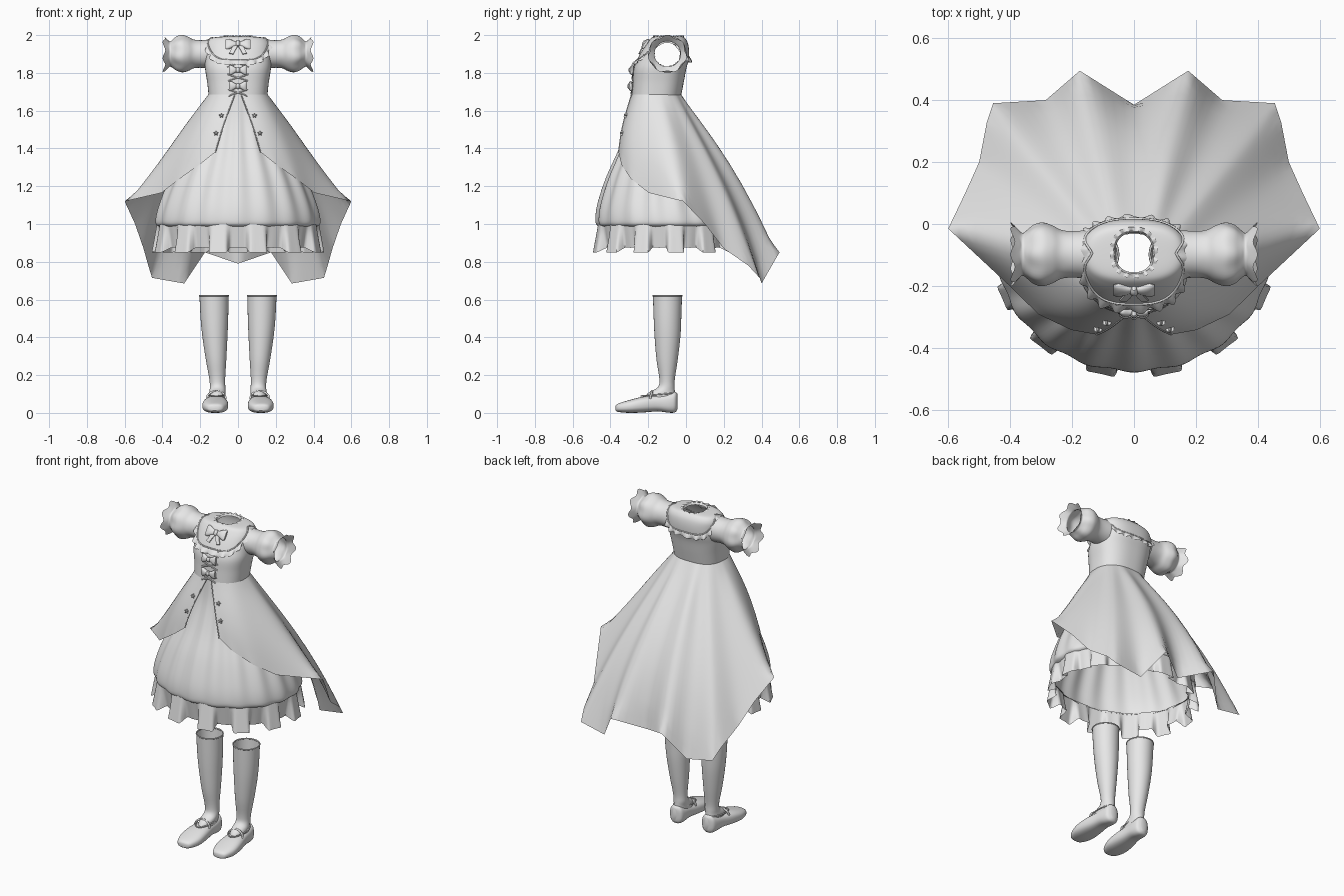
import bpy, bmesh, math
from mathutils import Vector, Matrix

if "Cube" in bpy.data.objects:
    bpy.data.objects.remove(bpy.data.objects["Cube"])

cloth = bpy.data.materials.new("plain_grey")
cloth.diffuse_color = (0.8, 0.8, 0.8, 1)
cloth.use_nodes = True
cloth.node_tree.nodes["Principled BSDF"].inputs["Base Color"].default_value = cloth.diffuse_color


def spline(tab, t):
    """Smooth interpolation through the rows of a small table."""
    i = max(0, min(int(t), len(tab) - 2))
    f = t - i
    q = [tab[max(i - 1, 0)], tab[i], tab[i + 1], tab[min(i + 2, len(tab) - 1)]]
    return [0.5 * (2 * b + (c - a) * f + (2 * a - 5 * b + 4 * c - d) * f * f
                   + (3 * b - a - 3 * c + d) * f ** 3) for a, b, c, d in zip(*q)]


def dense(tab, n):
    return [spline(tab, (len(tab) - 1) * k / n) for k in range(n + 1)]


def ellipse(a, rx, ry, p=2.0):
    """Rounded-box outline; angle 0 points to the front (-y)."""
    s, c = math.sin(a), math.cos(a)
    return (rx * math.copysign(abs(s) ** (2 / p), s),
            -ry * math.copysign(abs(c) ** (2 / p), c))


def angles(n):
    return [2 * math.pi * k / n for k in range(n)]


def loft(name, rings, closed=True, caps=False, sharp=40, drop=None, matrix=None):
    bm = bmesh.new()
    rows = [[bm.verts.new(p) for p in r] for r in rings]
    n = len(rows[0])
    for r0, r1 in zip(rows, rows[1:]):
        for k in range(n if closed else n - 1):
            j = (k + 1) % n
            bm.faces.new((r0[k], r0[j], r1[j], r1[k]))
    if caps:
        bm.faces.new(rows[0])
        bm.faces.new(rows[-1])
    if drop:
        gone = [f for f in bm.faces if drop(f.calc_center_median())]
        bmesh.ops.delete(bm, geom=gone, context='FACES')
    bmesh.ops.recalc_face_normals(bm, faces=bm.faces)
    me = bpy.data.meshes.new(name)
    bm.to_mesh(me)
    bm.free()
    for f in me.polygons:
        f.use_smooth = True
    me.set_sharp_from_angle(angle=math.radians(sharp))
    me.materials.append(cloth)
    ob = bpy.data.objects.new(name, me)
    bpy.context.collection.objects.link(ob)
    if matrix:
        ob.matrix_world = matrix
    return ob


def cord(name, pts, r, cyclic=False):
    cu = bpy.data.curves.new(name, 'CURVE')
    cu.dimensions = '3D'
    cu.bevel_depth, cu.bevel_resolution = r, 1
    sp = cu.splines.new('POLY')
    sp.points.add(len(pts) - 1)
    for q, p in zip(sp.points, pts):
        q.co = (*p, 1)
    sp.use_cyclic_u = cyclic
    cu.materials.append(cloth)
    ob = bpy.data.objects.new(name, cu)
    bpy.context.collection.objects.link(ob)


# Bodice: z, centre y, half width, half depth; open at neck, waist and arms
BODY = [(1.675, -.157, .155, .13), (1.75, -.147, .163, .135), (1.82, -.138, .174, .139),
        (1.87, -.122, .175, .136), (1.92, -.108, .172, .124), (1.96, -.098, .166, .107),
        (1.985, -.095, .14, .088), (1.994, -.092, .064, .068)]


def body_point(a, z, out=0.0):
    t = 0
    for i in range(len(BODY) - 1):
        if BODY[i][0] <= z:
            t = i + (z - BODY[i][0]) / (BODY[i + 1][0] - BODY[i][0])
    _, cy, rx, ry = spline(BODY, min(t, len(BODY) - 1))
    x, y = ellipse(a, rx + out, ry + out, 2.5)
    return Vector((x, y + cy, z))


rings = []
for z, cy, rx, ry in dense(BODY, 42):
    rings.append([(x, y + cy, z) for x, y in (ellipse(a, rx, ry, 2.5) for a in angles(96))])
loft("bodice", rings,
     drop=lambda c: abs(c.x) > .1 and math.hypot(c.y + .1, c.z - 1.9) < .068)


# Yoke trim: a wavy frill draped round the chest, shoulders and back
def yoke_z(a):
    return 1.857 + .115 * math.sin(a) ** 4 + (.012 * math.cos(a) ** 2 if math.cos(a) < 0 else 0)


rows = [[], [], []]
for k, a in enumerate(angles(176)):
    z, wave = yoke_z(a), math.sin(k * math.pi / 4)
    rows[0].append(body_point(a, z + .014, .003))
    rows[1].append(body_point(a, z + .002, .011 + .004 * wave))
    rows[2].append(body_point(a, z - .013, .013 + .009 * wave))
loft("yoke_frill", rows, sharp=60)
cord("yoke_piping", [body_point(a, yoke_z(a) + .014, .002) for a in angles(80)], .004, True)

# Neck frill
rows = [[], [], []]
for k, a in enumerate(angles(96)):
    w = math.sin(k * math.pi / 3)
    for row, r, z in zip(rows, (.06, .066, .078), (1.982, 1.995, 1.993 + .006 * w)):
        x, y = ellipse(a, r, r * 1.06, 2.3)
        row.append((x, y - .092, z))
loft("neck_frill", rows, sharp=60)

# Puff sleeves with flared, lobed cuffs: x, radius, lobe strength
SLEEVE = [(.15, .078, 0), (.2, .075, 0), (.235, .079, .01), (.265, .094, .02), (.295, .102, .02),
          (.322, .095, .02), (.345, .078, .01), (.36, .069, 0), (.374, .08, .04), (.392, .099, .06)]
for s in (1, -1):
    rings = []
    for x, r, w in dense(SLEEVE, 36):
        rings.append([(s * (x + w * .12 * math.cos(7 * a)),
                       -.098 + math.sin(a) * r * (1 + w * math.cos(7 * a)),
                       1.9 + math.cos(a) * r * .97 * (1 + w * math.cos(7 * a)))
                      for a in angles(56)])
    loft("sleeve", rings)

# Underskirt with soft folds: z, centre y, half width, half depth
SKIRT = [(1.69, -.156, .15, .124), (1.55, -.15, .2, .15), (1.4, -.135, .27, .215),
         (1.24, -.12, .36, .3), (1.1, -.11, .418, .355), (1.01, -.1, .438, .375), (.985, -.1, .415, .355)]
rings = []
for k, (z, cy, rx, ry) in enumerate(dense(SKIRT, 30)):
    g = .006 * math.sin(math.pi * min(k / 24, 1) * .75)
    rings.append([(x, y + cy, z) for x, y in
                  (ellipse(a, rx + g * math.cos(18 * a), ry + g * math.cos(18 * a)) for a in angles(180))])
loft("underskirt", rings)

# Wide box-pleated ruffle under the skirt hem
rows = []
for k in range(7):
    t, row = k / 6, []
    for a in angles(234):
        c = 13 * a + math.pi
        w = math.tanh(2.6 * math.cos(c)) * (1 - .12 * math.cos(2 * c))
        d = .008 + t * .003 + w * (.004 + .026 * t)
        x, y = ellipse(a + .05 * t * math.sin(2 * c) * .5, .418 + d, .358 + d)
        row.append((x, y - .1, 1.0 - t * (.138 + .014 * w)))
    rows.append(row)
loft("hem_ruffle", rows, sharp=60)

# Overskirt, open in front and long behind: waist angle, hem x, y, z, bulge
HEM = [(4, .12, -.357, 1.38, .01), (25, .203, -.342, 1.315, .016), (45, .308, -.292, 1.24, .02),
       (65, .405, -.197, 1.165, .018), (95, .6, -.015, 1.12, .008), (108, .545, .1, 1.0, .012),
       (120, .5, .2, .87, .02), (130, .475, .33, .78, .03), (138, .455, .39, .715, .04),
       (150, .285, .4, .685, .045), (163, .175, .495, .85, .055), (180, 0, .385, .79, .05)]
half = []
for h0, h1 in zip(HEM, HEM[1:]):
    half += [[u + (v - u) * k / 5 for u, v in zip(h0, h1)] for k in range(5)]


def coat_point(h, t, s):
    x, y = ellipse(math.radians(h[0]), .157, .132, 2.4)
    w, e = Vector((x, y - .157, 1.685)), Vector(h[1:4])
    out = Vector((e.x * .6, e.y + .13, .12)).normalized()
    p = w.lerp(e, t) + out * h[4] * math.sin(math.pi * t ** 1.15)
    return Vector((p.x * s, p.y, p.z))


cols = [(h, 1) for h in half] + [(HEM[-1], 1)] + [(h, -1) for h in reversed(half)]
rows = []
for k in range(19):
    row = [coat_point(h, k / 18, s) for h, s in cols]
    for _ in range(int(9 * math.sin(math.pi * k / 18))):  # soften the folds above the hem
        row = [row[0]] + [(a + 2 * b + c) / 4 for a, b, c in zip(row, row[1:], row[2:])] + [row[-1]]
    rows.append(row)
loft("overskirt", rows, closed=False, sharp=100)

for s in (1, -1):
    cord("coat_edge", [coat_point(HEM[0], k / 12, s) for k in range(13)], .003)
    # Star buttons beside the opening
    for t, a in ((.35, 13), (.64, 12)):
        h = [u + (v - u) * (a - 4) / 21 for u, v in zip(HEM[0], HEM[1])]
        m = Matrix.Translation(coat_point(h, t, s)) @ Matrix.Rotation(-.2, 4, 'X')
        star = [[(math.sin(a) * r, y, math.cos(a) * r) for a, r in
                 zip(angles(10), (.014 * f, .007 * f) * 5)] for y, f in ((.004, 1), (-.007, 1), (-.012, .5))]
        loft("star_button", star, caps=True, sharp=25, matrix=m)


# Bows: two flared loops, a knot and optional tails
def bow(loc, w, h, tilt, tails=False):
    m = Matrix.Translation(loc) @ Matrix.Rotation(tilt, 4, 'X')
    for s in (1, -1):
        tab = [(0, .3, .006), (.35, .55, .012), (.75, .95, .013), (1, .9, .006)]
        rings = [[(s * w * x, q[1], q[0]) for q in (ellipse(a, h * k, d, 2.4) for a in angles(16))]
                 for x, k, d in dense(tab, 9)]
        loft("bow_loop", rings, caps=True, matrix=m)
        if tails:
            tail = [[(s * (x - .011), y, z), (s * (x + .011), y, z + .006),
                     (s * (x + .011), y + .006, z + .006), (s * (x - .011), y + .006, z)]
                    for x, y, z in ((.005, -.004, 0), (.022, -.006, -.035), (.036, -.002, -.065))]
            loft("bow_tail", tail, caps=True, matrix=m)
    knot = [[(x, y - .004, z) for x, y in (ellipse(a, .012 * f, .014 * f) for a in angles(12))]
            for z, f in ((-h * .5, .6), (-h * .25, 1), (h * .25, 1), (h * .5, .6))]
    loft("bow_knot", knot, caps=True, matrix=m)


bow((0, -.214, 1.953), .066, .033, -.6, True)
bow((0, -.286, 1.815), .047, .027, -.1)
bow((0, -.292, 1.73), .047, .027, .05)
# Crossed lacing between the bows
for z in (1.85, 1.775, 1.695):
    for s in (1, -1):
        cord("lacing", [body_point(s * k * .12, z + k * .009, .003) for k in (-2, -1, 0, 1, 2)], .004)

# Stockings: z, centre x, centre y, half width, half depth
LEG = [(.622, .127, -.098, .077, .077), (.5, .125, -.098, .073, .073), (.4, .122, -.098, .066, .068),
       (.28, .116, -.1, .054, .056), (.18, .11, -.1, .042, .041), (.135, .108, -.105, .041, .045),
       (.105, .11, -.13, .043, .072), (.06, .112, -.14, .043, .09)]
# Shoes: y, centre x, half width, bottom, top
SHOE = [(-.372, .122, .022, .012, .038), (-.358, .122, .046, .005, .05), (-.3, .121, .067, 0, .068),
        (-.23, .119, .066, .002, .085), (-.15, .115, .053, .008, .094), (-.09, .112, .048, .001, .105),
        (-.058, .111, .04, .003, .112), (-.045, .111, .016, .02, .1)]
for s in (1, -1):
    loft("stocking", [[(s * (cx + x), cy + y, z) for x, y in (ellipse(a, rx, ry) for a in angles(32))]
                      for z, cx, cy, rx, ry in dense(LEG, 28)])
    cord("stocking_band", [(s * (.127 + x), y - .098, .62) for x, y in
                           (ellipse(a, .076, .076) for a in angles(32))], .004, True)
    loft("shoe", [[(s * (cx + q[0]), y, (zb + zt) / 2 + q[1]) for q in
                   (ellipse(a, w, (zt - zb) / 2, 2.6) for a in angles(28))]
                  for y, cx, w, zb, zt in dense(SHOE, 28)], caps=True)
    cord("shoe_strap", [(s * (.115 + .05 * math.cos(b)), -.19 + .01 * math.sin(b), .075 + .04 * math.sin(b))
                        for b in (math.pi * k / 14 for k in range(15))], .006)
    cord("shoe_opening", [(s * (.113 + x), y - .147, .104 + .09 * (y - .07)) for x, y in
                          (ellipse(a, .044, .09) for a in angles(32))], .004, True)
